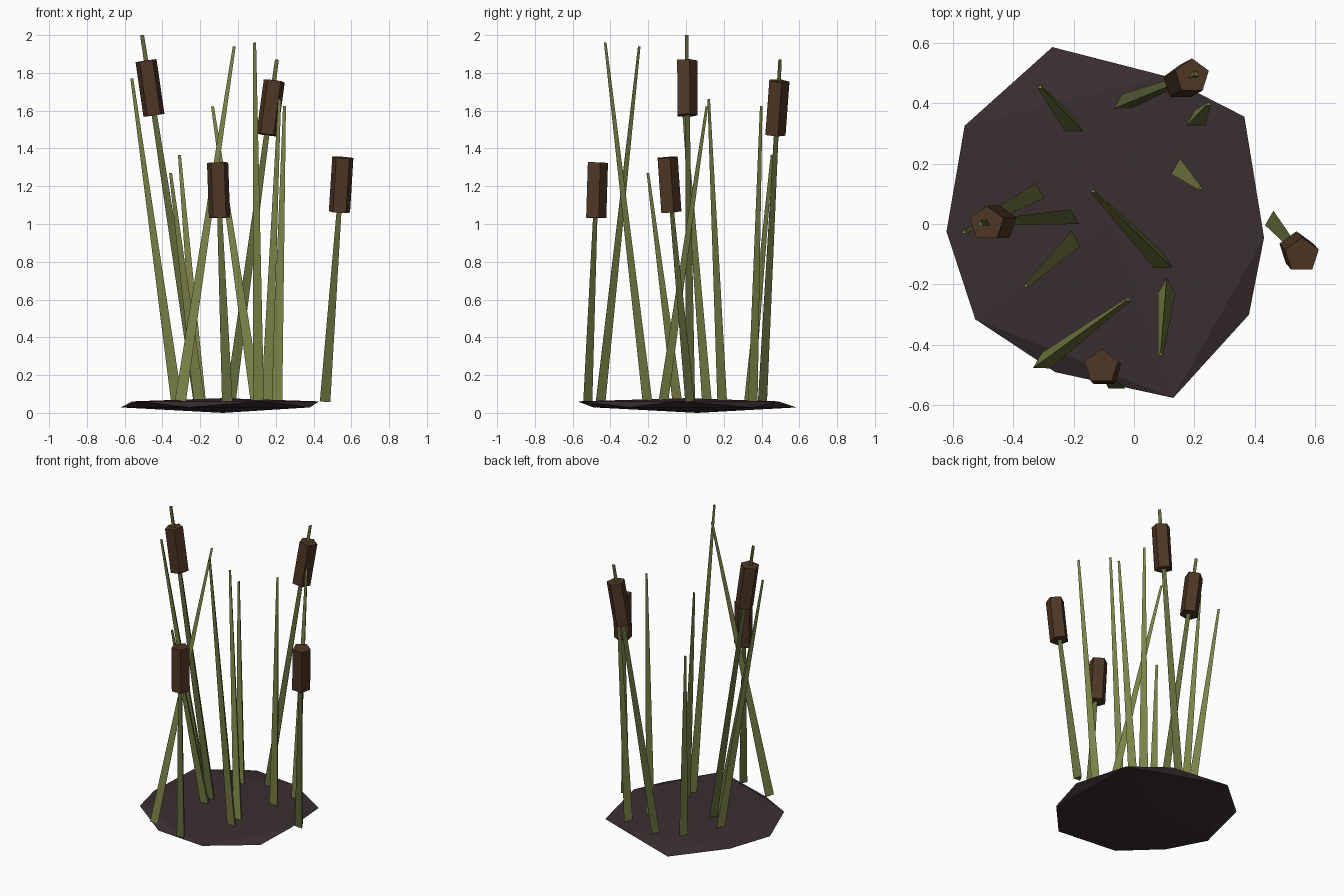
import bpy, bmesh
from mathutils import Vector, Matrix

if "Cube" in bpy.data.objects:
    bpy.data.objects.remove(bpy.data.objects["Cube"])


def material(name, rgb):
    m = bpy.data.materials.new(name)
    m.diffuse_color = (*rgb, 1)
    m.use_nodes = True
    m.node_tree.nodes["Principled BSDF"].inputs["Base Color"].default_value = m.diffuse_color
    return m


LEAF = material("olive leaf", (0.20, 0.225, 0.062))
STEM = material("dark green stem", (0.118, 0.142, 0.042))
HEAD = material("seed head brown", (0.075, 0.037, 0.018))
MUD = material("dark mud", (0.042, 0.028, 0.031))


def finish(name, bm, mat):
    bmesh.ops.recalc_face_normals(bm, faces=bm.faces)
    mesh = bpy.data.meshes.new(name)
    bm.to_mesh(mesh)
    bm.free()
    mesh.materials.append(mat)
    bpy.context.collection.objects.link(bpy.data.objects.new(name, mesh))


def spike(name, a, b, sides, r1, r2, mat):
    """Tapered prism running from point a to point b."""
    a, b = Vector(a), Vector(b)
    d = b - a
    turn = Vector((0, 0, 1)).rotation_difference(d).to_matrix().to_4x4()
    bm = bmesh.new()
    bmesh.ops.create_cone(bm, cap_ends=True, segments=sides, radius1=r1, radius2=r2,
                          depth=d.length, matrix=Matrix.Translation((a + b) / 2) @ turn)
    finish(name, bm, mat)


# Mud mound: squashed, uneven icosahedron whose rim zigzags low / high
rim = [(-.27, .585), (-.56, .325), (-.62, -.025), (-.525, -.315), (-.26, -.49),
       (.13, -.575), (.38, -.30), (.43, -.045), (.365, .355), (.10, .49)]
bm = bmesh.new()
ring = [bm.verts.new((x, y, .061 if i % 2 else .029)) for i, (x, y) in enumerate(rim)]
top = bm.verts.new((-.08, .0, .078))
bottom = bm.verts.new((-.08, .06, 0))
for i in range(10):
    j, k = (i + 1) % 10, (i + 2) % 10
    bm.faces.new((ring[i], ring[j], ring[k]))
    bm.faces.new((ring[i], ring[k], top if i % 2 else bottom))
finish("mud_mound", bm, MUD)

# Cattails: stem base, stem end, head bottom, head top
cattails = [
    ((-.208, .016, .06), (-.508, 0, 2.0), (-.445, .003, 1.575), (-.487, .001, 1.865)),
    ((-.04, .397, .06), (.206, .495, 1.87), (.153, .468, 1.472), (.192, .489, 1.758)),
    ((-.057, -.528, .06), (-.105, -.475, 1.25), (-.098, -.481, 1.033), (-.108, -.472, 1.325)),
    ((.461, .012, .06), (.548, -.095, 1.25), (.537, -.083, 1.063), (.555, -.103, 1.352)),
]
for n, (base, tip, low, high) in enumerate(cattails, 1):
    spike(f"cattail_stem_{n}", base, tip, 3, .032, .012, STEM)
    spike(f"cattail_head_{n}", low, high, 5, .059, .059, HEAD)

# Reed leaves: base and tip
leaves = [
    ((-.20, .325, .062), (-.31, .453, 1.365)),
    ((.205, .345, .062), (.246, .396, 1.625)),
    ((.152, .183, .062), (.22, .118, 1.662)),
    ((.096, -.128, .062), (-.135, .108, 1.622)),
    ((-.325, .102, .062), (-.562, -.027, 1.77)),
    ((-.205, -.055, .062), (-.357, -.204, 1.27)),
    ((.108, -.213, .062), (.088, -.43, 1.96)),
    ((-.305, -.46, .062), (-.02, -.25, 1.94)),
]
for n, (base, tip) in enumerate(leaves, 1):
    spike(f"reed_leaf_{n}", base, tip, 3, .034, .009, LEAF)
